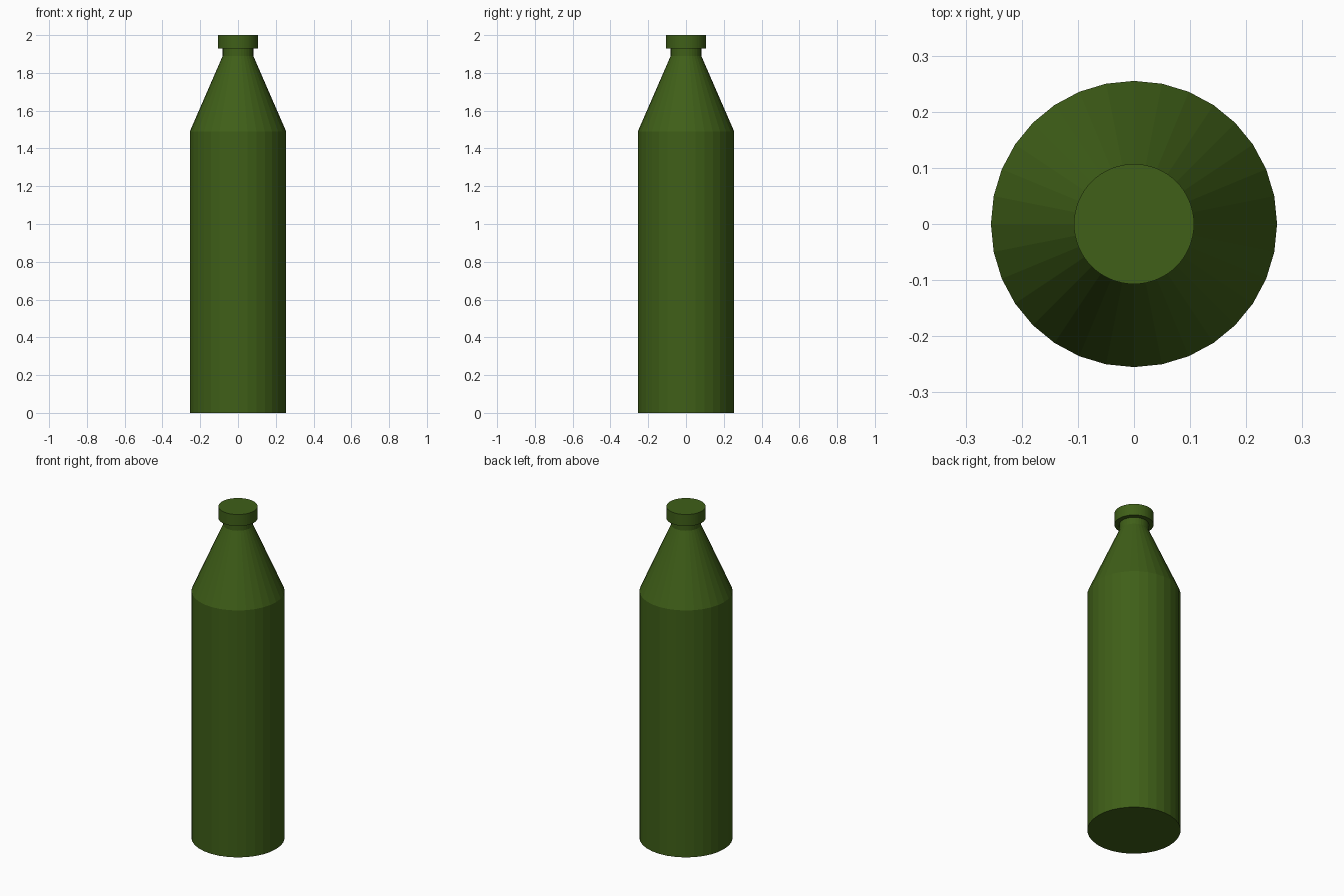
import bpy, bmesh
from math import cos, sin, tau

if "Cube" in bpy.data.objects:
    bpy.data.objects.remove(bpy.data.objects["Cube"])


def lathe(name, profile, sides, mat):
    """Closed solid of revolution from (radius, z) points, bottom to top."""
    bm = bmesh.new()
    rings = [[bm.verts.new((r * cos(tau * i / sides), r * sin(tau * i / sides), z))
              for i in range(sides)] for r, z in profile]
    for low, high in zip(rings, rings[1:]):
        for i in range(sides):
            j = (i + 1) % sides
            bm.faces.new((low[i], low[j], high[j], high[i]))
    bm.faces.new(rings[0][::-1])
    bm.faces.new(rings[-1])
    mesh = bpy.data.meshes.new(name)
    bm.to_mesh(mesh)
    bm.free()
    mesh.materials.append(mat)
    obj = bpy.data.objects.new(name, mesh)
    bpy.context.collection.objects.link(obj)
    return obj


green = bpy.data.materials.new("green_glass")
green.diffuse_color = (0.05, 0.115, 0.009, 1)
green.use_nodes = True
green.node_tree.nodes["Principled BSDF"].inputs["Base Color"].default_value = green.diffuse_color

# Body, sloping shoulder and short neck
lathe("bottle_body", [(0.255, 0), (0.255, 1.49), (0.081, 1.89), (0.081, 1.93)], 32, green)

# Cap overhanging the neck
lathe("bottle_cap", [(0.107, 1.93), (0.107, 2.0)], 64, green)
